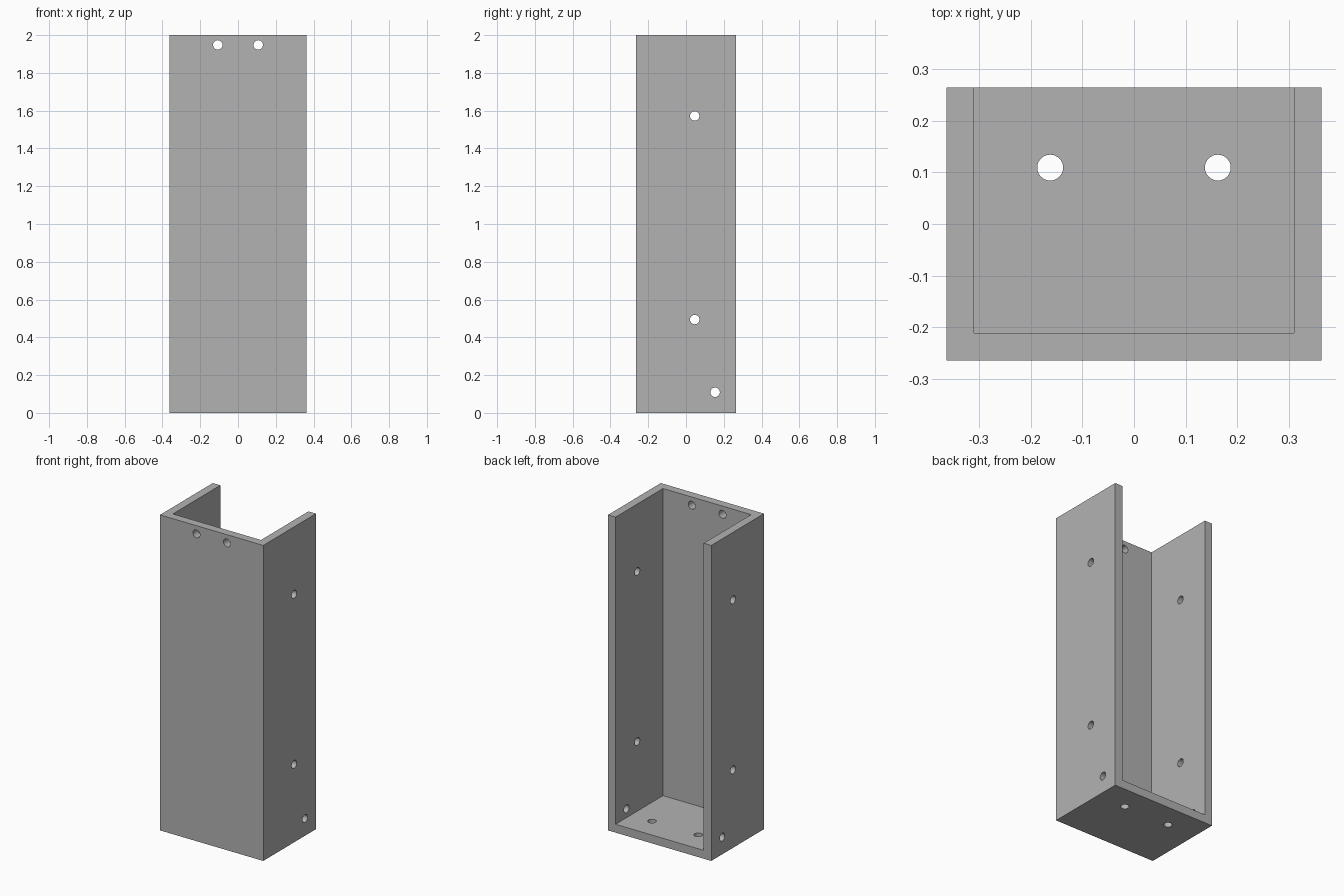
import bpy
import bmesh
from math import radians
from mathutils import Matrix, Vector

cube = bpy.data.objects.get("Cube")
if cube:
    bpy.data.objects.remove(cube, do_unlink=True)

WIDTH, DEPTH, HEIGHT, WALL = 0.724, 0.528, 2.0, 0.053
HOLE_RADIUS = 0.025

grey = bpy.data.materials.new("plain grey")
grey.use_nodes = True
colour = (0.448, 0.448, 0.448, 1)
grey.diffuse_color = colour
grey.node_tree.nodes["Principled BSDF"].inputs["Base Color"].default_value = colour


def make_object(name, bm):
    mesh = bpy.data.meshes.new(name)
    bm.to_mesh(mesh)
    bm.free()
    mesh.materials.append(grey)
    obj = bpy.data.objects.new(name, mesh)
    bpy.context.collection.objects.link(obj)
    return obj


def box(name, low, high):
    low, high = Vector(low), Vector(high)
    bm = bmesh.new()
    bmesh.ops.create_cube(bm, size=1, matrix=Matrix.Translation((low + high) / 2)
                          @ Matrix.Diagonal((*(high - low), 1)))
    return make_object(name, bm)


def add_hole(bm, centre, axis, length):
    turn = {"X": Matrix.Rotation(radians(90), 4, "Y"),
            "Y": Matrix.Rotation(radians(90), 4, "X"),
            "Z": Matrix.Identity(4)}[axis]
    bmesh.ops.create_cone(bm, cap_ends=True, segments=32, radius1=HOLE_RADIUS,
                          radius2=HOLE_RADIUS, depth=length,
                          matrix=Matrix.Translation(centre) @ turn)


def cut(target, cutter):
    cutter.hide_render = True
    mod = target.modifiers.new("cut", "BOOLEAN")
    mod.operation = "DIFFERENCE"
    mod.solver = "EXACT"
    mod.object = cutter
    bpy.context.view_layer.objects.active = target
    bpy.ops.object.modifier_apply(modifier=mod.name)
    bpy.data.objects.remove(cutter, do_unlink=True)


# Outer block, hollowed so the top and back are open
x, y = WIDTH / 2, DEPTH / 2
channel = box("channel_bracket", (-x, -y, 0), (x, y, HEIGHT))
cut(channel, box("hollow_cutter", (WALL - x, WALL - y, WALL), (x - WALL, y + 1, HEIGHT + 1)))

# Screw holes
holes = bmesh.new()
for side in (-1, 1):
    # Front wall, near the top
    add_hole(holes, (side * 0.107, WALL / 2 - y, 1.948), "Y", WALL * 1.5)
    # Floor
    add_hole(holes, (side * 0.162, 0.109, WALL / 2), "Z", WALL * 1.5)
    # Side walls
    for hole_y, hole_z in ((0.046, 1.572), (0.046, 0.494), (0.154, 0.109)):
        add_hole(holes, (side * (x - WALL / 2), hole_y, hole_z), "X", WALL * 1.5)
cut(channel, make_object("hole_cutter", holes))

# Smooth hole walls, crisp edges
bpy.ops.object.select_all(action="DESELECT")
channel.select_set(True)
bpy.context.view_layer.objects.active = channel
bpy.ops.object.shade_smooth_by_angle(angle=radians(30))
